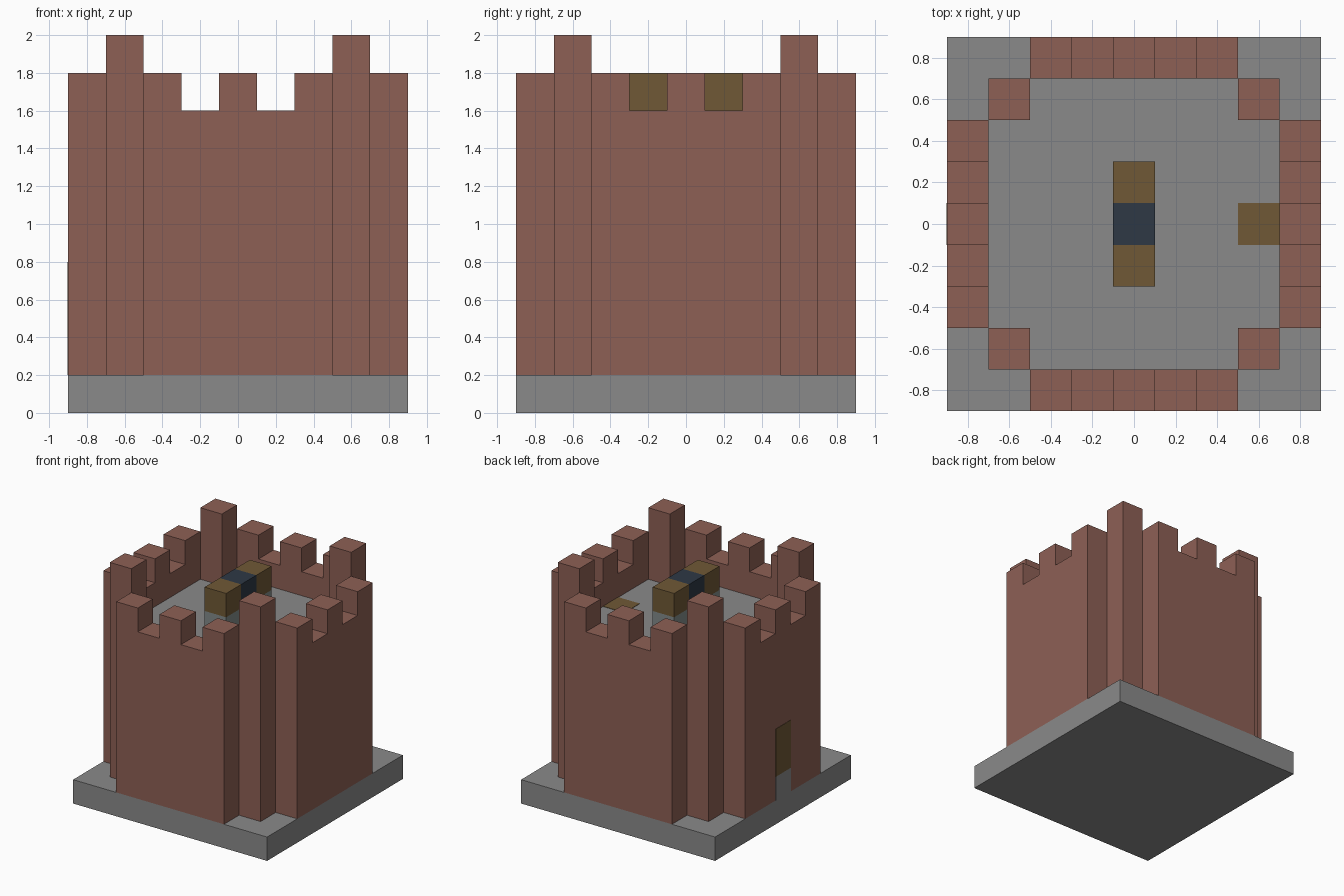
import bpy, bmesh, math
from mathutils import Matrix, Vector

old = bpy.data.objects.get("Cube")
if old:
    bpy.data.objects.remove(old, do_unlink=True)

U = 0.2  # block size


def material(name, rgb):
    lin = [((c / 255 + 0.055) / 1.055) ** 2.4 for c in rgb] + [1.0]
    m = bpy.data.materials.new(name)
    m.use_nodes = True
    m.diffuse_color = lin
    m.node_tree.nodes["Principled BSDF"].inputs["Base Color"].default_value = lin
    return m


brick = material("red brick", (141, 96, 85))
stone = material("grey stone", (138, 138, 138))
wood = material("brown wood", (112, 89, 54))
navy = material("dark navy", (46, 56, 69))
slate = material("slate grey", (130, 139, 138))


def finish(name, bm, mat):
    bmesh.ops.recalc_face_normals(bm, faces=bm.faces)
    mesh = bpy.data.meshes.new(name)
    bm.to_mesh(mesh)
    bm.free()
    mesh.materials.append(mat)
    obj = bpy.data.objects.new(name, mesh)
    bpy.context.collection.objects.link(obj)
    return obj


def box(name, low, high, mat):
    low, high = Vector(low), Vector(high)
    bm = bmesh.new()
    bmesh.ops.create_cube(bm, size=1)
    bmesh.ops.scale(bm, vec=high - low, verts=bm.verts)
    bmesh.ops.translate(bm, vec=(low + high) / 2, verts=bm.verts)
    return finish(name, bm, mat)


def prism(name, outline, depth, mat, turn=0):
    """Extrude a closed outline along depth, then turn it about z."""
    bm = bmesh.new()
    face = bm.faces.new([bm.verts.new(p) for p in outline])
    grown = bmesh.ops.extrude_face_region(bm, geom=[face])["geom"]
    moved = [v for v in grown if isinstance(v, bmesh.types.BMVert)]
    bmesh.ops.translate(bm, vec=depth, verts=moved)
    bmesh.ops.rotate(bm, cent=(0, 0, 0), verts=bm.verts,
                     matrix=Matrix.Rotation(turn, 3, 'Z'))
    return finish(name, bm, mat)


# Ground slab
box("ground_slab", (-0.9, -0.9, 0), (0.9, 0.9, U), stone)

# Four walls with three merlons each
outline = [(-0.5, -0.9, U)]
for i in range(5):
    top = 1.8 if i % 2 == 0 else 1.6
    left = -0.5 + i * U
    outline += [(left, -0.9, top), (left + U, -0.9, top)]
outline.append((0.5, -0.9, U))
for i, side in enumerate(("front", "left", "back", "right")):
    prism(side + "_wall", outline, (0, U, 0), brick, i * math.pi / 2)

# Tall corner pillars
for sx, xname in ((1, "left"), (-1, "right")):
    for sy, yname in ((-1, "front"), (1, "back")):
        x, y = sx * 0.6, sy * 0.6
        box(f"{yname}_{xname}_pillar", (x - 0.1, y - 0.1, U),
            (x + 0.1, y + 0.1, 2.0), brick)

# Roof floor, notched around the pillars
plan = []
for i in range(4):
    spin = Matrix.Rotation(i * math.pi / 2, 3, 'Z')
    plan += [spin @ Vector(p) for p in
             ((0.7, -0.5, 1.2), (0.7, 0.5, 1.2), (0.5, 0.5, 1.2))]
prism("roof_floor", plan, (0, 0, U), stone)

# Hatch in the roof floor
box("roof_hatch", (0.5, -0.1, 1.396), (0.7, 0.1, 1.403), wood)

# Beam on a stone support in the middle of the roof
box("beam_support", (-0.1, -0.3, 1.4), (0.1, 0.3, 1.6), slate)
box("beam_front", (-0.1, -0.3, 1.6), (0.1, -0.1, 1.8), wood)
box("beam_middle", (-0.1, -0.1, 1.6), (0.1, 0.1, 1.8), navy)
box("beam_back", (-0.1, 0.1, 1.6), (0.1, 0.3, 1.8), wood)

# Door with a stone sill, flush in the right wall
box("door", (-0.903, -0.1, 0.4), (-0.896, 0.1, 0.8), wood)
box("door_sill", (-0.903, -0.1, U), (-0.896, 0.1, 0.4), stone)
